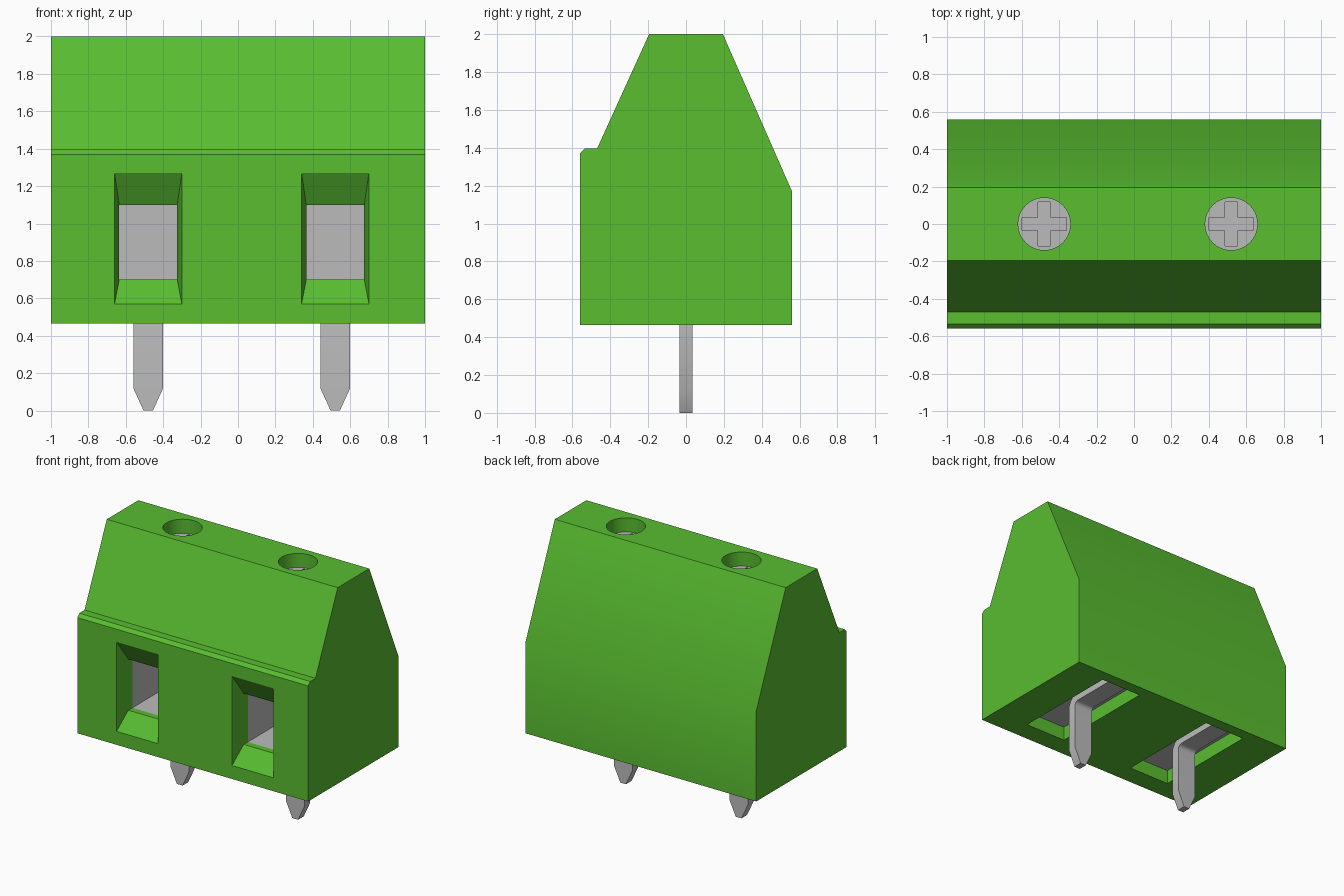
import bpy, bmesh, math

if "Cube" in bpy.data.objects:
    bpy.data.objects.remove(bpy.data.objects["Cube"], do_unlink=True)


def material(name, rgb, rough):
    m = bpy.data.materials.new(name)
    m.use_nodes = True
    m.diffuse_color = (*rgb, 1)
    bsdf = m.node_tree.nodes["Principled BSDF"]
    bsdf.inputs["Base Color"].default_value = (*rgb, 1)
    bsdf.inputs["Roughness"].default_value = rough
    return m


GREEN = material("green plastic", (0.10, 0.51, 0.03), 0.6)
GREY = material("grey metal", (0.50, 0.50, 0.50), 0.5)


def loft(name, rings, mat):
    """Solid joining matching rings of points, capped at both ends."""
    bm = bmesh.new()
    rows = [[bm.verts.new(p) for p in ring] for ring in rings]
    n = len(rows[0])
    for a, b in zip(rows, rows[1:]):
        for i in range(n):
            j = (i + 1) % n
            bm.faces.new((a[i], a[j], b[j], b[i]))
    bm.faces.new(rows[0])
    bm.faces.new(rows[-1])
    bmesh.ops.recalc_face_normals(bm, faces=bm.faces)
    mesh = bpy.data.meshes.new(name)
    bm.to_mesh(mesh)
    bm.free()
    mesh.materials.append(mat)
    ob = bpy.data.objects.new(name, mesh)
    bpy.context.collection.objects.link(ob)
    return ob


def rect(cx, y, half, z0, z1):
    return [(cx - half, y, z0), (cx + half, y, z0), (cx + half, y, z1), (cx - half, y, z1)]


def box(name, cx, half, y0, y1, z0, z1, mat):
    return loft(name, [rect(cx, y0, half, z0, z1), rect(cx, y1, half, z0, z1)], mat)


def cylinder(name, cx, r, z0, z1, mat, n=32):
    ring = [(cx + r * math.cos(2 * math.pi * i / n), r * math.sin(2 * math.pi * i / n)) for i in range(n)]
    return loft(name, [[(x, y, z) for x, y in ring] for z in (z0, z1)], mat)


def select(ob):
    bpy.ops.object.select_all(action="DESELECT")
    ob.select_set(True)
    bpy.context.view_layer.objects.active = ob


def cut(target, cutter, keep=False):
    cutter.hide_render = True
    mod = target.modifiers.new("cut", "BOOLEAN")
    mod.operation, mod.solver, mod.object = "DIFFERENCE", "EXACT", cutter
    select(target)
    bpy.ops.object.modifier_apply(modifier=mod.name)
    if not keep:
        bpy.data.objects.remove(cutter, do_unlink=True)


def smooth(ob):
    select(ob)
    bpy.ops.object.shade_smooth_by_angle(angle=math.radians(30))


# Housing: side profile extruded along x
PROFILE = [(-0.56, 0.465), (0.56, 0.465), (0.56, 1.17), (0.195, 2.0),
           (-0.195, 2.0), (-0.47, 1.395), (-0.535, 1.395), (-0.56, 1.37)]
housing = loft("housing", [[(x, y, z) for y, z in PROFILE] for x in (-1, 1)], GREEN)

for side, cx in (("right", -0.48), ("left", 0.52)):
    # Flared wire entry, starting slightly outside the front wall
    cut(housing, loft("entry_cutter", [rect(cx, -0.60, 0.189, 0.523, 1.332),
                                       rect(cx, -0.45, 0.155, 0.70, 1.10)], GREEN))
    # Clamp shaft open underneath, and screw hole on top
    cut(housing, box("shaft_cutter", cx, 0.178, -0.40, 0.47, 0.40, 1.20, GREEN))
    cut(housing, cylinder("hole_cutter", cx, 0.14, 1.5, 2.1, GREEN))

    # Metal clamp with wire tunnel
    clamp = box(side + "_clamp", cx, 0.18, -0.40, 0.472, 0.575, 1.202, GREY)
    tunnel = box("tunnel_cutter", cx, 0.155, -0.47, 0.32, 0.70, 1.10, GREY)
    cut(housing, tunnel, keep=True)
    cut(clamp, tunnel)

    # Screw with cross slot
    screw = cylinder(side + "_screw", cx, 0.142, 1.45, 1.89, GREY)
    a, b = 0.034, 0.118
    cross = [(a, a), (a, b), (-a, b), (-a, a), (-b, a), (-b, -a),
             (-a, -a), (-a, -b), (a, -b), (a, -a), (b, -a), (b, a)]
    cut(screw, loft("cross_cutter", [[(cx + x, y, z) for x, y in cross] for z in (1.84, 1.95)], GREY))
    smooth(screw)

    # Bent pin: tapered tip, straight leg, rounded bend, flat tail
    t, r = 0.035, 0.07
    path = [(0, 0, 0, 0.025), (0, 0.12, 0, 0.08)]      # y, z, bend angle, half width
    for i in range(7):
        ang = math.pi / 2 * i / 6
        path.append((r - r * math.cos(ang), 0.47 + r * math.sin(ang), ang, 0.08))
    path.append((0.46, 0.54, math.pi / 2, 0.08))
    rings = []
    for y, z, ang, w in path:
        dy, dz = t * math.cos(ang), -t * math.sin(ang)
        rings.append([(cx - w, y - dy, z - dz), (cx + w, y - dy, z - dz),
                      (cx + w, y + dy, z + dz), (cx - w, y + dy, z + dz)])
    smooth(loft(side + "_pin", rings, GREY))

smooth(housing)
